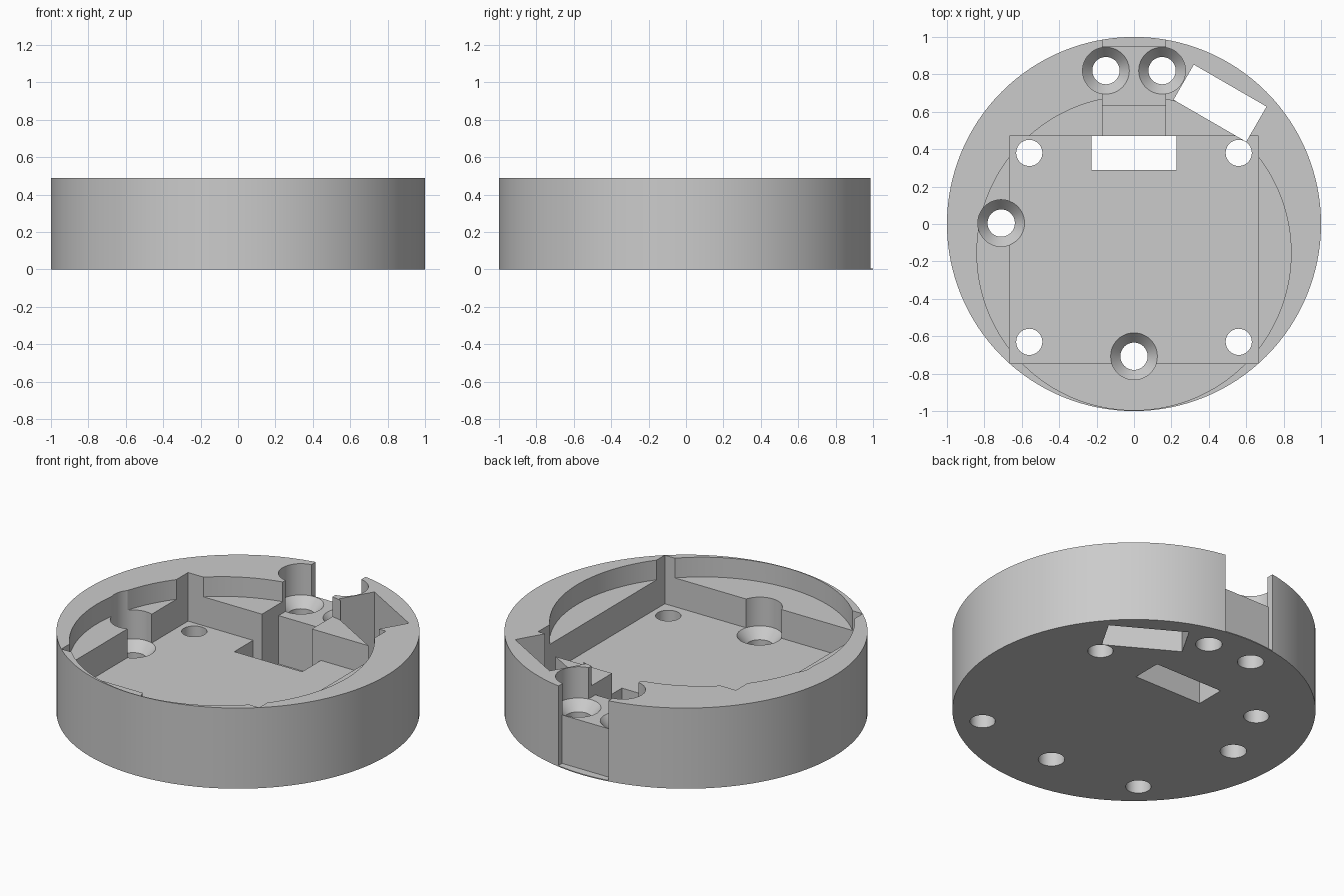
import bpy
import bmesh
from math import cos, sin, pi, radians
from mathutils import Matrix, Vector

cube = bpy.data.objects.get("Cube")
if cube:
    bpy.data.objects.remove(cube, do_unlink=True)

HEIGHT = 0.49
ABOVE = 0.55      # cutters rise past the rim
BELOW = -0.05     # and drop past the base
FLOOR = 0.195
LEDGE = 0.37
BLOCK = 0.30
SKIN = 0.006      # thin web left under the rear slot


def new_object(name, bm):
    bmesh.ops.recalc_face_normals(bm, faces=bm.faces[:])
    mesh = bpy.data.meshes.new(name)
    bm.to_mesh(mesh)
    bm.free()
    obj = bpy.data.objects.new(name, mesh)
    bpy.context.collection.objects.link(obj)
    return obj


def extrude(name, points, offset):
    """Flat outline pushed along an offset into a solid."""
    bm = bmesh.new()
    face = bm.faces.new([bm.verts.new(p) for p in points])
    moved = bmesh.ops.extrude_face_region(bm, geom=[face])["geom"]
    verts = [v for v in moved if isinstance(v, bmesh.types.BMVert)]
    bmesh.ops.translate(bm, verts=verts, vec=offset)
    return new_object(name, bm)


def disc(name, x, y, radius, z0, z1, sides):
    ring = [(x + radius * cos(2 * pi * i / sides),
             y + radius * sin(2 * pi * i / sides), z0) for i in range(sides)]
    return extrude(name, ring, (0, 0, z1 - z0))


def box(name, center, size, z0, z1, turn=0):
    rot = Matrix.Rotation(radians(turn), 3, "Z")
    corners = []
    for sx, sy in ((-1, -1), (1, -1), (1, 1), (-1, 1)):
        corner = rot @ Vector((sx * size[0] / 2, sy * size[1] / 2, 0))
        corners.append((center[0] + corner.x, center[1] + corner.y, z0))
    return extrude(name, corners, (0, 0, z1 - z0))


def countersink(name, x, y, seat, sides=48):
    """Screw hole, cone and clearance bore turned as one solid."""
    bm = bmesh.new()
    rings = []
    for r, z in ((0.073, BELOW), (0.073, seat - 0.06), (0.125, seat), (0.125, ABOVE)):
        rings.append([bm.verts.new((x + r * cos(2 * pi * i / sides),
                                    y + r * sin(2 * pi * i / sides), z))
                      for i in range(sides)])
    for low, high in zip(rings, rings[1:]):
        for i in range(sides):
            j = (i + 1) % sides
            bm.faces.new((low[i], low[j], high[j], high[i]))
    bm.faces.new(rings[0])
    bm.faces.new(rings[-1])
    return new_object(name, bm)


# Round housing
housing = disc("round_housing", 0, 0, 1.0, 0, HEIGHT, 128)

# Pockets and openings
cutters = [
    disc("round_pocket", 0, -0.155, 0.84, LEDGE, ABOVE, 128),
    box("square_pocket", (0, -0.138), (1.33, 1.216), FLOOR, ABOVE),
    box("plug_opening", (0, 0.38), (0.456, 0.18), BELOW, ABOVE),
    box("angled_opening", (0.46, 0.646), (0.449, 0.217), BELOW, ABOVE, -30),
]

# Rear slot, leaving a raised block in the middle
slot = [(0.46, ABOVE), (0.46, SKIN), (0.63, SKIN), (0.63, BLOCK),
        (0.95, BLOCK), (0.95, SKIN), (1.1, SKIN), (1.1, ABOVE)]
cutters.append(extrude("rear_slot", [(-0.168, y, z) for y, z in slot], (0.336, 0, 0)))

# Corner holes
for x in (-0.56, 0.56):
    for y in (-0.63, 0.38):
        cutters.append(disc("corner_hole", x, y, 0.07, BELOW, ABOVE, 40))

# Countersunk screw holes
for x, y, seat in ((-0.15, 0.82, BLOCK), (0.15, 0.82, BLOCK),
                   (-0.71, 0.005, FLOOR), (0, -0.707, FLOOR)):
    cutters.append(countersink("screw_hole", x, y, seat))

# Cut everything out of the housing
bpy.ops.object.select_all(action="DESELECT")
housing.select_set(True)
bpy.context.view_layer.objects.active = housing
for cutter in cutters:
    cutter.hide_render = True
    cut = housing.modifiers.new(cutter.name, "BOOLEAN")
    cut.operation = "DIFFERENCE"
    cut.solver = "EXACT"
    cut.object = cutter
    bpy.ops.object.modifier_apply(modifier=cut.name)
for cutter in cutters:
    bpy.data.objects.remove(cutter, do_unlink=True)

# Plain grey material
grey = bpy.data.materials.new("plain_grey")
grey.use_nodes = True
color = (0.6, 0.6, 0.6, 1)
grey.diffuse_color = color
grey.node_tree.nodes["Principled BSDF"].inputs["Base Color"].default_value = color
housing.data.materials.clear()
housing.data.materials.append(grey)
for poly in housing.data.polygons:
    poly.material_index = 0

bpy.ops.object.shade_smooth_by_angle(angle=radians(25))
